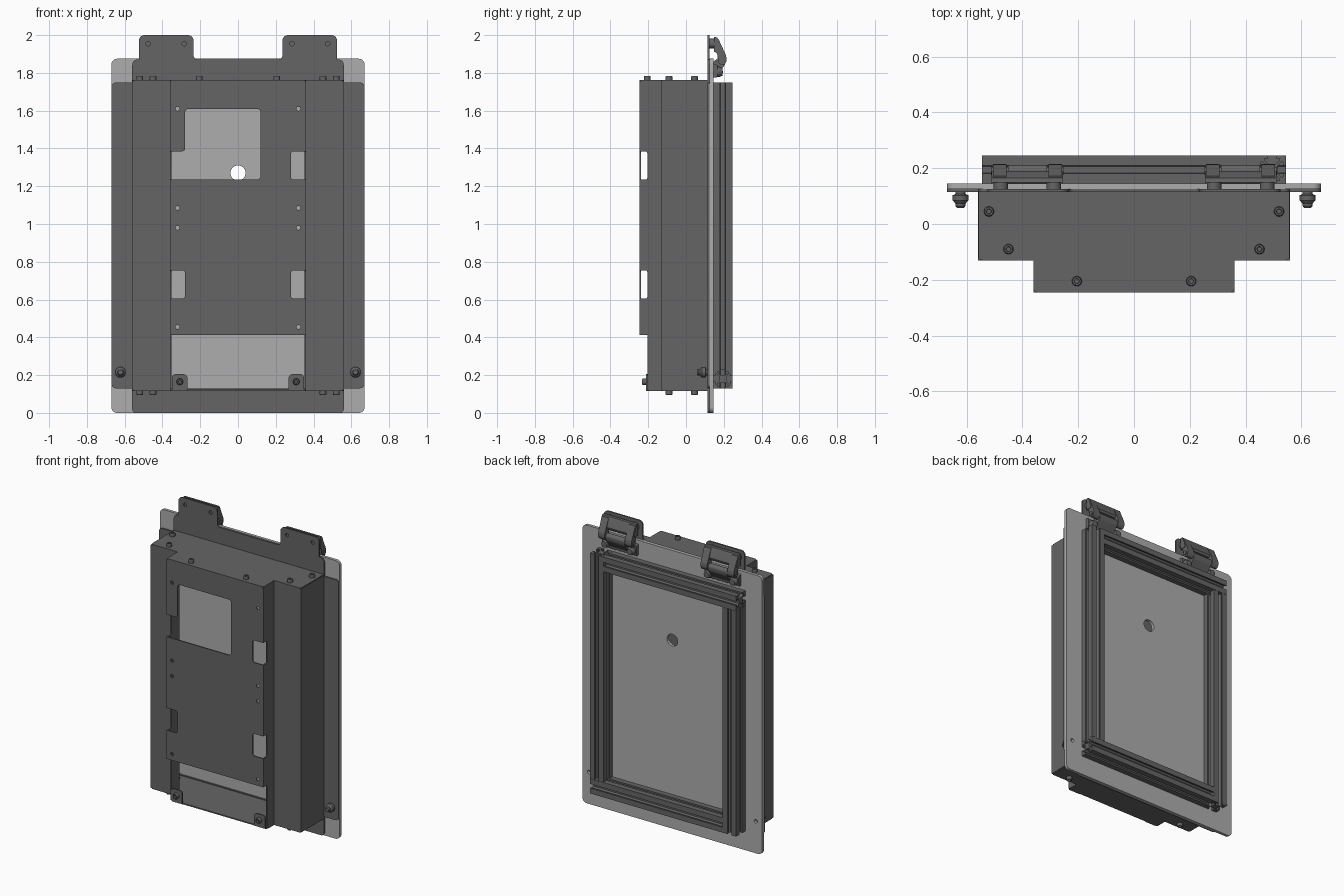
import bpy, bmesh
from math import cos, sin, pi, radians
from mathutils import Matrix, Vector

if "Cube" in bpy.data.objects:
    bpy.data.objects.remove(bpy.data.objects["Cube"])

def material(name, v):
    m = bpy.data.materials.new(name)
    m.diffuse_color = (v, v, v, 1)
    m.use_nodes = True
    m.node_tree.nodes["Principled BSDF"].inputs["Base Color"].default_value = m.diffuse_color
    return m

DARK, LIGHT = material("dark_grey", 0.13), material("light_grey", 0.42)
# local (u, v, w) to world: axis is the direction of w
AXES = {'z': Matrix.Identity(4),
        'y': Matrix(((1, 0, 0, 0), (0, 0, -1, 0), (0, 1, 0, 0), (0, 0, 0, 1))),
        'x': Matrix(((0, 0, 1, 0), (1, 0, 0, 0), (0, 1, 0, 0), (0, 0, 0, 1)))}

def add_mesh(name, me, mat):
    me.materials.clear()
    me.materials.append(mat)
    me.polygons.foreach_set("use_smooth", [True] * len(me.polygons))
    me.set_sharp_from_angle(angle=radians(30))
    ob = bpy.data.objects.new(name, me)
    bpy.context.collection.objects.link(ob)
    return ob

def rounded(pts, n=5):
    """Round each corner given as (u, v, radius)."""
    out = []
    for i, p in enumerate(pts):
        c = Vector(p[:2])
        if len(p) < 3:
            out.append(c)
            continue
        a = c + (Vector(pts[i - 1][:2]) - c).normalized() * p[2]
        b = c + (Vector(pts[(i + 1) % len(pts)][:2]) - c).normalized() * p[2]
        for k in range(n + 1):
            t = k / n
            w = ((1 - t) ** 2, 1.414 * t * (1 - t), t * t)
            out.append((a * w[0] + c * w[1] + b * w[2]) / sum(w))
    return out

def circle(u, v, r, n=24):
    return [(u + r * cos(2 * pi * k / n), v + r * sin(2 * pi * k / n)) for k in range(n)]

def rect(u0, u1, v0, v1, r=None):
    pts = [(u0, v0), (u1, v0), (u1, v1), (u0, v1)]
    return [p + (r,) for p in pts] if r else pts

def prism(name, axis, lo, hi, outline, holes=(), mat=DARK):
    """Outline with holes, extruded from lo to hi along a world axis."""
    cu = bpy.data.curves.new(name, 'CURVE')
    cu.dimensions, cu.fill_mode, cu.extrude = '2D', 'BOTH', (hi - lo) / 2
    for loop in [rounded(outline)] + list(holes):
        sp = cu.splines.new('POLY')
        sp.points.add(len(loop) - 1)
        for q, p in zip(sp.points, loop):
            q.co = (p[0], p[1], 0, 1)
        sp.use_cyclic_u = True
    tmp = bpy.data.objects.new(name + "_curve", cu)
    bpy.context.collection.objects.link(tmp)
    dg = bpy.context.evaluated_depsgraph_get()
    me = bpy.data.meshes.new_from_object(tmp.evaluated_get(dg))
    bpy.data.objects.remove(tmp)
    bpy.data.curves.remove(cu)
    me.transform(AXES[axis])
    shift = Vector([(lo + hi) / 2 if c == axis else 0 for c in 'xyz'])
    me.transform(Matrix.Translation(shift))
    bm = bmesh.new()
    bm.from_mesh(me)
    bmesh.ops.remove_doubles(bm, verts=bm.verts, dist=1e-5)
    bmesh.ops.recalc_face_normals(bm, faces=bm.faces)
    bm.to_mesh(me)
    bm.free()
    return add_mesh(name, me, mat)

def lathe(name, axis, loc, profile, flip=False, n=24):
    """Revolve (radius, height) points; w axis of 'y' points to the front."""
    bm = bmesh.new()
    vs = [bm.verts.new((r, 0, h)) for r, h in profile]
    es = [bm.edges.new(e) for e in zip(vs, vs[1:])]
    bmesh.ops.spin(bm, geom=vs + es, cent=(0, 0, 0), axis=(0, 0, 1), angle=2 * pi, steps=n)
    bmesh.ops.remove_doubles(bm, verts=bm.verts, dist=1e-5)
    m = AXES[axis] @ (Matrix.Rotation(pi, 4, 'X') if flip else Matrix.Identity(4))
    bmesh.ops.transform(bm, matrix=Matrix.Translation(loc) @ m, verts=bm.verts)
    bmesh.ops.recalc_face_normals(bm, faces=bm.faces)
    me = bpy.data.meshes.new(name)
    bm.to_mesh(me)
    bm.free()
    return add_mesh(name, me, DARK)

BOLT = [(0, .008), (.008, .008), (.009, .021), (.015, .021), (.018, .016), (.018, 0), (0, 0)]
T = 0.008

# light backing plate
prism("backing_plate", 'y', .125, .145, rect(-.67, .67, 0, 1.875, .03),
      [circle(0, 1.27, .04)] + [circle(s * .622, .215, .012) for s in (1, -1)], LIGHT)

# dark flange sheet with hinge ears
half = [(.56, 0, .02), (.56, .13), (.67, .13, .025), (.67, 1.75, .025), (.56, 1.75),
        (.56, 1.872, .03), (.525, 1.872), (.525, 2, .03), (.235, 2, .03), (.235, 1.872, .02)]
flange = half + [(-p[0],) + p[1:] for p in reversed(half)]
prism("flange_sheet", 'y', .115, .125, flange,
      [rect(-.552, .552, .128, 1.747)] +
      [circle(s * x, 1.955, .012) for s in (1, -1) for x in (.285, .475)])

# housing: front panel with window and edge notches
front = [(-.36, .412), (.36, .412)]
for z0, z1 in ((.605, .755), (1.235, 1.385)):
    front += [(.36, z0), (.28, z0, .015), (.28, z1, .015), (.36, z1)]
front += [(.36, 1.755), (-.36, 1.755), (-.36, 1.385), (-.28, 1.385, .015), (-.28, 1.61, .02),
          (.12, 1.61, .02), (.12, 1.235, .02), (-.36, 1.235),
          (-.36, .755), (-.28, .755, .015), (-.28, .605, .015), (-.36, .605)]
prism("front_panel", 'y', -.245, -.245 + T, front,
      [circle(s * .32, z, .011, 16) for s in (1, -1) for z in (.455, .98, 1.085, 1.61)])

# housing: top and bottom plates
def step_plate(name, z0, z1, yf):
    pts = [(.558, .12), (.558, -.13, .015), (.36, -.13), (.36, yf, .015)]
    return prism(name, 'z', z0, z1, pts + [(-p[0],) + p[1:] for p in reversed(pts)])
step_plate("top_plate", 1.755, 1.763, -.245)
step_plate("bottom_plate", .115, .123, -.205)

for s in (1, -1):
    side = "right" if s > 0 else "left"
    # stepped side sheet
    prism("side_sheet_" + side, 'z', .12, 1.757, [(s * x, y) for x, y in (
        (.56, .12), (.56, -.13), (.352, -.13), (.352, -.13 + T), (.56 - T, -.13 + T), (.56 - T, .12))])
    # cheek wall beside the front panel, notched round the corner
    wall = [(-.125, .12), (-.205, .12), (-.205, .412), (-.24, .412)]
    for z0, z1 in ((.605, .755), (1.235, 1.385)):
        wall += [(-.24, z0), (-.205, z0, .01), (-.205, z1, .01), (-.24, z1)]
    wall += [(-.24, 1.755), (-.125, 1.755)]
    prism("cheek_wall_" + side, 'x', *sorted((s * .352, s * .36)), wall)
    # upright tab at the bottom opening, with bolt
    prism("bottom_tab_" + side, 'y', -.211, -.203,
          [(s * .268, .117), (s * .268, .205, .02), (s * .35, .205, .02), (s * .35, .117)])
    lathe("tab_bolt_" + side, 'y', (s * .308, -.211, .165), BOLT)
    # bolts and folded tabs on top and bottom plates
    for i, (x, y) in enumerate(((.52, .045), (.45, -.09), (.205, -.205))):
        tab = rect(*sorted((s * (x - .036), s * (x + .036))), y - .034, y + .034, .008)
        lathe(f"top_bolt_{side}_{i}", 'z', (s * x, y, 1.763), BOLT)
        prism(f"top_fold_{side}_{i}", 'z', 1.745, 1.754, tab)
        if i < 2:
            lathe(f"bottom_bolt_{side}_{i}", 'z', (s * x, y, .115), BOLT, flip=True)
            prism(f"bottom_fold_{side}_{i}", 'z', .124, .133, tab)
    # latch knob
    lathe("knob_" + side, 'y', (s * .622, .115, .215),
          [(0, 0), (.018, 0), (.018, .008), (.028, .012), (.028, .03), (.018, .042),
           (.018, .05), (.013, .057), (0, .057)])

    # hinge
    cx = s * .382
    def xr(a, b):
        return sorted((cx + a, cx + b))
    prism("hinge_upper_leaf_" + side, 'x', *xr(-.128, .128),
          [(.148, 1.91), (.148, 1.99), (.165, 1.988), (.174, 1.97), (.19, 1.925), (.185, 1.91)])
    for k in (1, -1):
        prism(f"hinge_arm_{side}_{k}", 'x', *xr(k * .075, k * .124),
              [(.15, 1.915), (.15, 1.985), (.172, 1.98), (.213, 1.89, .01), (.215, 1.86, .01),
               (.2, 1.84, .008), (.172, 1.85, .01), (.165, 1.9)])
        lathe(f"hinge_spacer_{side}_{k}", 'y', (cx + k * .095, .15, 1.955),
              [(0, 0), (.026, 0), (.026, .026), (.012, .026), (0, .026)])
        lathe(f"hinge_lower_bolt_{side}_{k}", 'y', (cx + k * .095, .165, 1.805),
              [(0, 0), (.028, 0), (.028, .008), (.02, .028), (0, .03)], flip=True)
    prism("hinge_lower_leaf_" + side, 'x', *xr(-.128, .128),
          [(.145, 1.775), (.165, 1.775, .006), (.168, 1.84), (.145, 1.85)])
    prism("hinge_lower_knuckle_" + side, 'x', *xr(-.07, .07),
          [(.145, 1.79), (.165, 1.79), (.208, 1.845, .01), (.213, 1.88, .012),
           (.19, 1.893, .01), (.145, 1.86)])
    prism("hinge_pin_" + side, 'x', *xr(-.13, .13), circle(.19, 1.867, .014))

# slotted extrusion section, one side turned four times
SIDE = [(-.05, .05), (-.014, .05), (-.014, .039), (-.027, .039), (-.027, .033), (-.012, .019),
        (.012, .019), (.027, .033), (.027, .039), (.014, .039), (.014, .05)]
def section(u, v):
    pts = []
    for k in range(4):
        c, d = ((1, 0), (0, -1), (-1, 0), (0, 1))[k]
        pts += [(u + c * x - d * y, v + d * x + c * y) for x, y in SIDE]
    return pts

# rear frame: four bars overlapping in a pinwheel
prism("frame_top_bar", 'x', -.545, .444, section(.195, 1.7))
prism("frame_bottom_bar", 'x', -.444, .545, section(.195, .18))
prism("frame_right_bar", 'z', .231, 1.75, section(.495, .195))
prism("frame_left_bar", 'z', .13, 1.649, section(-.495, .195))
